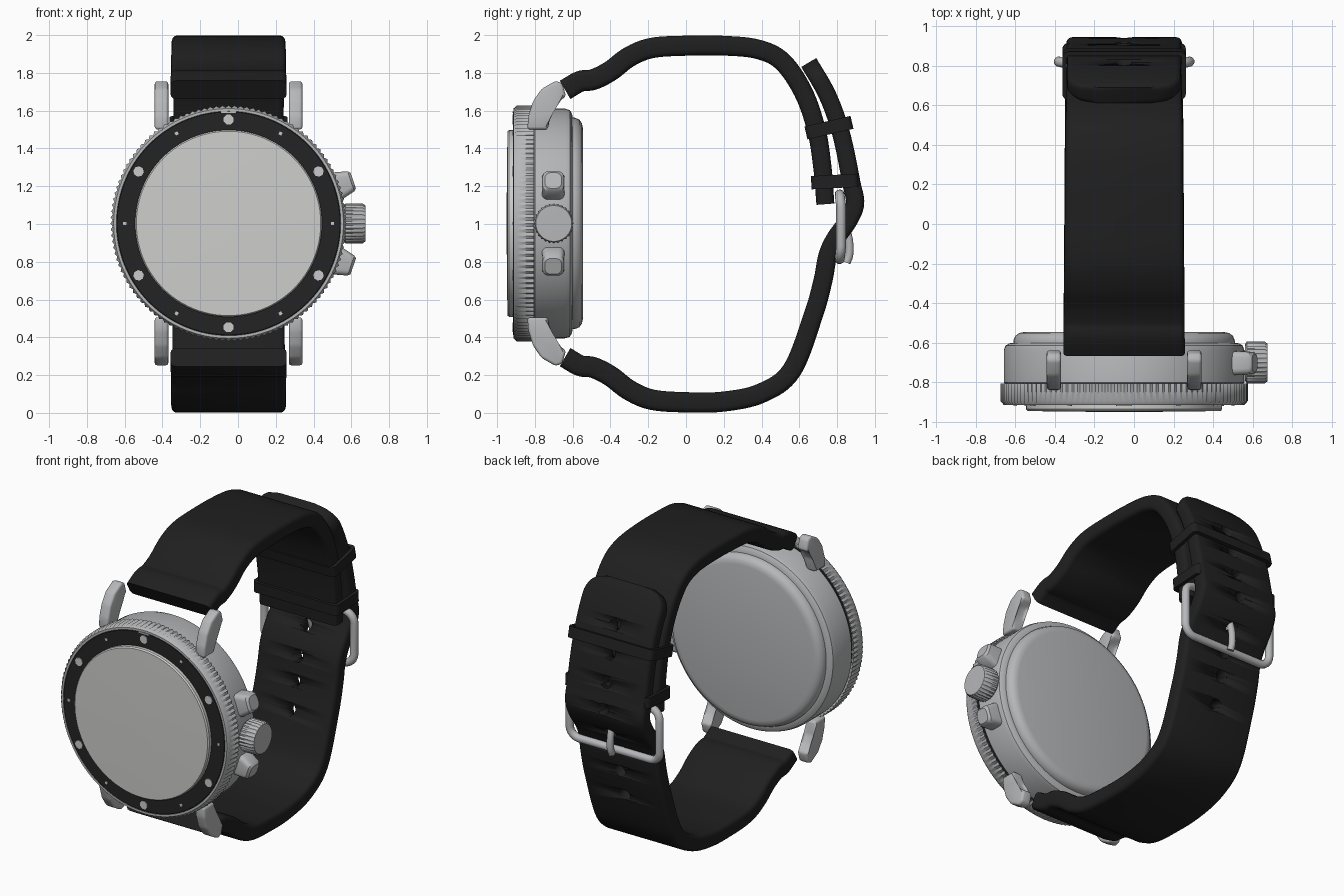
import bpy, bmesh, math
from mathutils import Vector, Matrix

if "Cube" in bpy.data.objects:
    bpy.data.objects.remove(bpy.data.objects["Cube"])

CX, CZ = -0.05, 1.003          # watch axis


def mat(name, r, g, b):
    m = bpy.data.materials.new(name)
    m.diffuse_color = (r, g, b, 1)
    m.use_nodes = True
    m.node_tree.nodes["Principled BSDF"].inputs["Base Color"].default_value = m.diffuse_color
    return m


STEEL = mat("brushed_steel", 0.47, 0.475, 0.485)
GLASS = mat("pale_glass", 0.62, 0.62, 0.61)
RUBBER = mat("black_rubber", 0.014, 0.014, 0.014)
INSERT = mat("black_insert", 0.017, 0.017, 0.018)
MARK = mat("marker_silver", 0.6, 0.6, 0.6)


def finish(bm, name, material, matrix=None, angle=35):
    if matrix:
        bm.transform(matrix)
    bmesh.ops.recalc_face_normals(bm, faces=bm.faces[:])
    me = bpy.data.meshes.new(name)
    bm.to_mesh(me)
    bm.free()
    ob = bpy.data.objects.new(name, me)
    bpy.context.collection.objects.link(ob)
    me.materials.append(material)
    activate(ob)
    bpy.ops.object.shade_smooth_by_angle(angle=math.radians(angle))
    return ob


def activate(ob):
    bpy.ops.object.select_all(action='DESELECT')
    ob.select_set(True)
    bpy.context.view_layer.objects.active = ob


def skin(bm, rings, cap=True, closed=False):
    n = len(rings[0])
    vs = [[bm.verts.new(p) for p in r] for r in rings]
    pairs = list(zip(vs, vs[1:])) + ([(vs[-1], vs[0])] if closed else [])
    for a, b in pairs:
        for i in range(n):
            j = (i + 1) % n
            bm.faces.new((a[i], a[j], b[j], b[i]))
    if cap and not closed:
        bm.faces.new(vs[0])
        bm.faces.new(vs[-1])


def lathe(name, profile, material, seg=96, ridge=None, depth=0.0, matrix=None, closed=False):
    """Turn (radius, y) points about y; points beyond the ridge radius are knurled."""
    bm = bmesh.new()
    rings = []
    for r, y in profile:
        ring = []
        for i in range(seg):
            a = 2 * math.pi * i / seg
            q = r - depth if ridge and r > ridge and i % 2 else r
            ring.append((q * math.cos(a), y, q * math.sin(a)))
        rings.append(ring)
    skin(bm, rings, closed=closed)
    return finish(bm, name, material, matrix or Matrix.Translation((CX, 0, CZ)))


def prism(name, outline, x0, x1, material, bevel, matrix=None):
    """Extrude a (y, z) outline along x and round its edges."""
    bm = bmesh.new()
    skin(bm, [[(x, y, z) for y, z in outline] for x in (x0, x1)])
    bmesh.ops.bevel(bm, geom=bm.edges[:], offset=bevel, segments=3, profile=0.5, affect='EDGES')
    return finish(bm, name, material, matrix, 50)


def smooth_path(pts, n=8):
    p = [Vector(q) for q in pts]
    p = [2 * p[0] - p[1]] + p + [2 * p[-1] - p[-2]]
    out = []
    for i in range(1, len(p) - 2):
        a, b, c, d = p[i - 1:i + 3]
        for k in range(n):
            t = k / n
            out.append(0.5 * (2 * b + (c - a) * t + (2 * a - 5 * b + 4 * c - d) * t * t
                              + (3 * b - a - 3 * c + d) * t ** 3))
    return out + [p[-2]]


def strap(name, pts, w, t, tip=0.0):
    """Sweep a rounded band along a (y, z) path; tip is the end corner radius."""
    path = smooth_path(pts)
    left = [0.0]
    for a, b in zip(path[::-1], path[-2::-1]):
        left.append(left[-1] + (a - b).length)
    left.reverse()
    bm = bmesh.new()
    rings, frames = [], []
    for i, p in enumerate(path):
        d = (path[min(i + 1, len(path) - 1)] - path[max(i - 1, 0)]).normalized()
        n = Vector((-d.y, d.x))
        f = 1 - left[i] / left[0]
        hw, ht = w[0] + (w[1] - w[0]) * f, (t[0] + (t[1] - t[0]) * f) / 2
        if left[i] < tip:
            hw += math.sqrt(tip ** 2 - (tip - left[i]) ** 2) - tip
        c = 0.028
        ring = []
        for sx, sn, a0 in ((1, 1, 0), (-1, 1, 90), (-1, -1, 180), (1, -1, 270)):
            for k in range(4):
                a = math.radians(a0 + 30 * k)
                x = sx * (hw - c) + c * math.cos(a)
                q = p + n * (sn * (ht - c) + c * math.sin(a))
                ring.append((CX + x, q.x, q.y))
        rings.append(ring)
        frames.append((left[i], p, n))
    skin(bm, rings)
    return finish(bm, name, RUBBER, None, 40), frames


def wire(name, pts, radius, material, cyclic=False):
    cu = bpy.data.curves.new(name, 'CURVE')
    cu.dimensions = '3D'
    cu.bevel_depth, cu.bevel_resolution, cu.use_fill_caps = radius, 3, True
    sp = cu.splines.new('POLY')
    sp.points.add(len(pts) - 1)
    for s, p in zip(sp.points, pts):
        s.co = (*p, 1)
    sp.use_cyclic_u = cyclic
    ob = bpy.data.objects.new(name, cu)
    bpy.context.collection.objects.link(ob)
    cu.materials.append(material)
    activate(ob)
    bpy.ops.object.convert(target='MESH')
    bpy.ops.object.shade_smooth_by_angle(angle=math.radians(40))


def rounded_rect(hx, hy, r, n=5):
    out = []
    for sx, sy, a0 in ((1, 1, 0), (-1, 1, 90), (-1, -1, 180), (1, -1, 270)):
        for k in range(n):
            a = math.radians(a0 + 90 * k / (n - 1))
            out.append((sx * (hx - r) + r * math.cos(a), sy * (hy - r) + r * math.sin(a)))
    return out


# case, back cover, bezel, insert and glass
lathe("case", [(0.58, -0.83), (0.6, -0.81), (0.608, -0.8), (0.608, -0.64), (0.6, -0.615),
               (0.58, -0.603), (0.555, -0.6)], STEEL)
lathe("back_cover", [(0.56, -0.61), (0.56, -0.59), (0.55, -0.565), (0.53, -0.551),
                     (0.505, -0.546), (0.02, -0.546)], STEEL)
lathe("bezel", [(0.59, -0.83), (0.612, -0.812), (0.625, -0.805), (0.625, -0.895), (0.608, -0.914),
                (0.594, -0.914), (0.59, -0.9)], STEEL, 240, 0.62, 0.011, closed=True)
lathe("bezel_insert", [(0.596, -0.85), (0.596, -0.91), (0.59, -0.915), (0.4, -0.915)], INSERT)
lathe("glass", [(0.495, -0.9), (0.495, -0.936), (0.488, -0.945), (0.3, -0.948), (0.02, -0.95)], GLASS)

# hour markers, large on even hours and small on odd ones
for h in range(12):
    a = math.radians(30 * h)
    r, n = (0.028, 8) if h % 2 == 0 else (0.012, 4)
    place = Matrix.Translation((CX + 0.55 * math.sin(a), 0, CZ + 0.55 * math.cos(a)))
    lathe("hour_marker", [(r, -0.914), (r, -0.919)], MARK, n,
          matrix=place @ Matrix.Rotation(a + math.pi / n, 4, 'Y'))
prism("top_marker", [(-0.919, 1.588), (-0.914, 1.588), (-0.914, 1.596), (-0.919, 1.596)],
      CX - 0.04, CX + 0.04, MARK, 0.001)

# lugs, mirrored up/down and left/right
lug = [(-0.84, 1.50), (-0.835, 1.57), (-0.81, 1.65), (-0.765, 1.715), (-0.69, 1.758),
       (-0.655, 1.745), (-0.635, 1.675), (-0.69, 1.64), (-0.72, 1.59), (-0.73, 1.50)]
for x in (CX - 0.355, CX + 0.355):
    for s in (1, -1):
        prism("lug", [(y, CZ + s * (z - CZ)) for y, z in lug], x - 0.036, x + 0.036, STEEL, 0.015)

# crown and two push buttons
to_x = Matrix.Translation((0, -0.7, CZ)) @ Matrix.Rotation(-math.pi / 2, 4, 'Z')
lathe("crown", [(0.09, 0.56), (0.106, 0.57), (0.106, 0.66), (0.095, 0.674), (0.01, 0.675)],
      STEEL, 56, 0.1, 0.007, to_x)
lathe("crown_stem", [(0.06, 0.5), (0.06, 0.57)], STEEL, 24, matrix=to_x)
for s in (1, -1):
    m = Matrix.Translation((CX, -0.703, CZ)) @ Matrix.Rotation(math.radians(-19 * s), 4, 'Y')
    bm = bmesh.new()
    rings = [[(r, y, z) for y, z in rounded_rect(hy, hz, 0.03)]
             for r, hy, hz in ((0.54, 0.06, 0.078), (0.62, 0.06, 0.073), (0.685, 0.056, 0.056),
                               (0.698, 0.044, 0.044))]
    skin(bm, rings)
    finish(bm, "push_button", STEEL, m)

# straps
strap("upper_strap", [(-0.64, 1.71), (-0.56, 1.755), (-0.49, 1.765), (-0.4, 1.81), (-0.3, 1.885),
                      (-0.18, 1.932), (0, 1.944), (0.2, 1.944), (0.38, 1.925), (0.51, 1.86),
                      (0.62, 1.70), (0.69, 1.5), (0.722, 1.3), (0.738, 1.105)],
      (0.307, 0.287), (0.112, 0.095))
lower, frames = strap("lower_strap", [
    (-0.64, 0.295), (-0.56, 0.25), (-0.49, 0.24), (-0.4, 0.195), (-0.3, 0.12), (-0.18, 0.07),
    (0, 0.056), (0.2, 0.06), (0.4, 0.105), (0.56, 0.225), (0.675, 0.52), (0.725, 0.7), (0.75, 0.83),
    (0.79, 0.92), (0.86, 1.02), (0.895, 1.11), (0.875, 1.22), (0.84, 1.4), (0.80, 1.55),
    (0.74, 1.7), (0.65, 1.855)], (0.307, 0.287), (0.112, 0.092), 0.13)

# strap holes
bm = bmesh.new()
for k in range(8):
    _, p, n = min(frames, key=lambda f: abs(f[0] - 0.27 - 0.17 * k))
    axis = Vector((0, n.x, n.y))
    m = Matrix.Translation((CX, p.x, p.y)) @ axis.to_track_quat('Z', 'X').to_matrix().to_4x4()
    bmesh.ops.create_cone(bm, cap_ends=True, segments=20, radius1=0.04, radius2=0.04,
                          depth=0.14, matrix=m)
cutter = finish(bm, "hole_cutter", RUBBER)
cutter.hide_render = True
mod = lower.modifiers.new("holes", 'BOOLEAN')
mod.operation, mod.solver, mod.object = 'DIFFERENCE', 'EXACT', cutter
activate(lower)
bpy.ops.object.modifier_apply(modifier="holes")
bpy.data.objects.remove(cutter)

# keeper loops around both strap layers
for y, z, tilt, hy in ((0.757, 1.51, 13, 0.125), (0.788, 1.225, 3, 0.125)):
    bm = bmesh.new()
    outer, inner = rounded_rect(0.312, hy, 0.03), rounded_rect(0.29, hy - 0.022, 0.012)
    h = 0.035
    skin(bm, [[(a, b, c) for a, b in o] for o, c in
              ((outer, -h), (outer, h), (inner, h), (inner, -h))], closed=True)
    finish(bm, "keeper_loop", RUBBER, Matrix.Translation((CX, y, z))
           @ Matrix.Rotation(math.radians(tilt), 4, 'X'))

# buckle frame and tongue
wire("buckle_frame", [(CX + x, 0.825 - 0.4 * z * z, 0.985 + z)
                      for x, z in rounded_rect(0.33, 0.172, 0.07, 7)], 0.026, STEEL, True)
wire("buckle_tongue", [(CX, y, z) for y, z in smooth_path(
    [(0.81, 1.155), (0.835, 1.02), (0.862, 0.92), (0.865, 0.84), (0.85, 0.795)], 5)], 0.022, STEEL)
